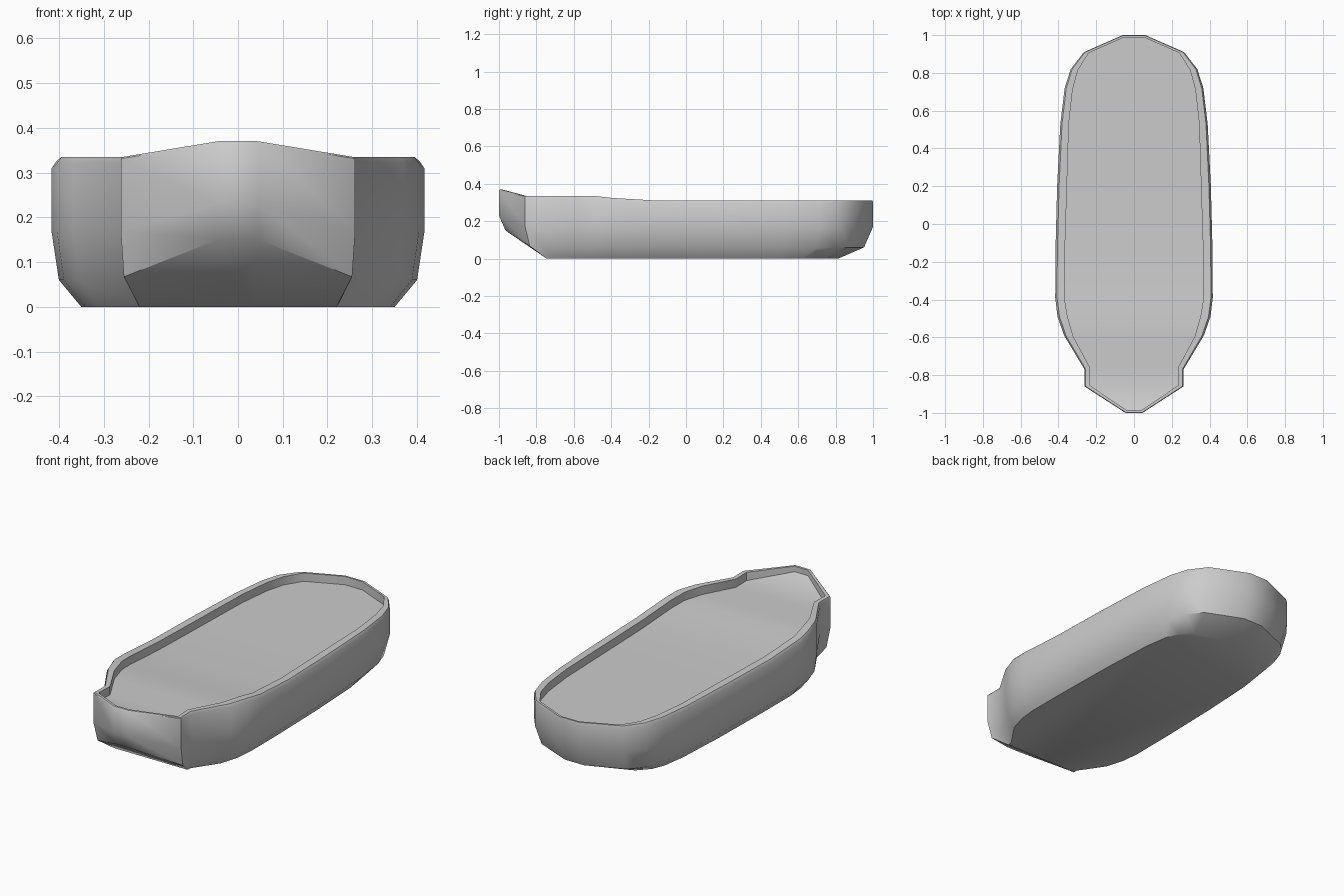
import bpy, bmesh, math

if "Cube" in bpy.data.objects:
    bpy.data.objects.remove(bpy.data.objects["Cube"])

# Half outline of the hull, bow to stern: outer x, y, inner-rim x, y
STATIONS = [
    (0.045, -1.00, 0.040, -0.985), (0.262, -0.86, 0.236, -0.853),
    (0.262, -0.77, 0.233, -0.76), (0.37, -0.59, 0.322, -0.595),
    (0.405, -0.49, 0.352, -0.49), (0.417, -0.39, 0.367, -0.40),
    (0.416, -0.15, 0.366, -0.15), (0.407, 0.20, 0.355, 0.20),
    (0.39, 0.53, 0.345, 0.53), (0.367, 0.72, 0.325, 0.71),
    (0.335, 0.82, 0.297, 0.815), (0.265, 0.91, 0.24, 0.905),
    (0.06, 1.00, 0.053, 0.988),
]
SHEER = [(-1, 0.37), (-0.86, 0.335), (-0.49, 0.335), (-0.39, 0.324), (-0.15, 0.31), (1, 0.31)]


def sheer(y):
    for (a, za), (b, zb) in zip(SHEER, SHEER[1:]):
        if y <= b:
            return za + (zb - za) * (y - a) / (b - a)
    return SHEER[-1][1]


def aft(y, k):
    """Pull the stern inwards for the lower levels."""
    return y if y < 0.4 else 0.4 + (y - 0.4) * k


def section(i):
    """Points of one station from deck edge over the rim to the flat bottom."""
    x, y, ix, iy = STATIONS[i]
    z = sheer(y)
    mid, low = (x, y, 0.17), (x * 0.96, aft(y, 0.92), 0.06)
    bottom = (x * 0.84, max(aft(y, 0.69), -0.745), 0)
    if i == 0:
        mid, low = (x, y, 0.23), (x, -0.965, 0.15)
    elif i == 1:
        low = (0.255, -0.835, 0.067)
    elif i == 2:
        low, bottom = (0.255, -0.76, 0.064), (0.222, -0.72, 0)
    return [(ix, iy, z - (0.03 if i == 0 else 0.045)), (ix, iy, z),
            (x - 0.2 * (x - ix), y - 0.2 * (y - iy), z),
            (x, y, z - (0.004 if i < 2 else 0.015)), mid, low, bottom]


# Hull: loft the sections around both sides, then close deck and bottom
bm = bmesh.new()
half = [section(i) for i in range(len(STATIONS))]
right = [[bm.verts.new(p) for p in s] for s in half]
left = [[bm.verts.new((-p[0], p[1], p[2])) for p in s] for s in half]
loop = right + left[::-1]
for a, b in zip(loop, loop[1:] + loop[:1]):
    for j in range(len(a) - 1):
        bm.faces.new((a[j], a[j + 1], b[j + 1], b[j]))
for i in range(len(right) - 1):
    bm.faces.new((right[i][0], right[i + 1][0], left[i + 1][0], left[i][0]))
bm.faces.new([s[-1] for s in loop])
bmesh.ops.recalc_face_normals(bm, faces=bm.faces)

mesh = bpy.data.meshes.new("boat_hull")
bm.to_mesh(mesh)
bm.free()
hull = bpy.data.objects.new("boat_hull", mesh)
bpy.context.collection.objects.link(hull)
bpy.context.view_layer.objects.active = hull
hull.select_set(True)
bpy.ops.object.shade_smooth_by_angle(angle=math.radians(40))
